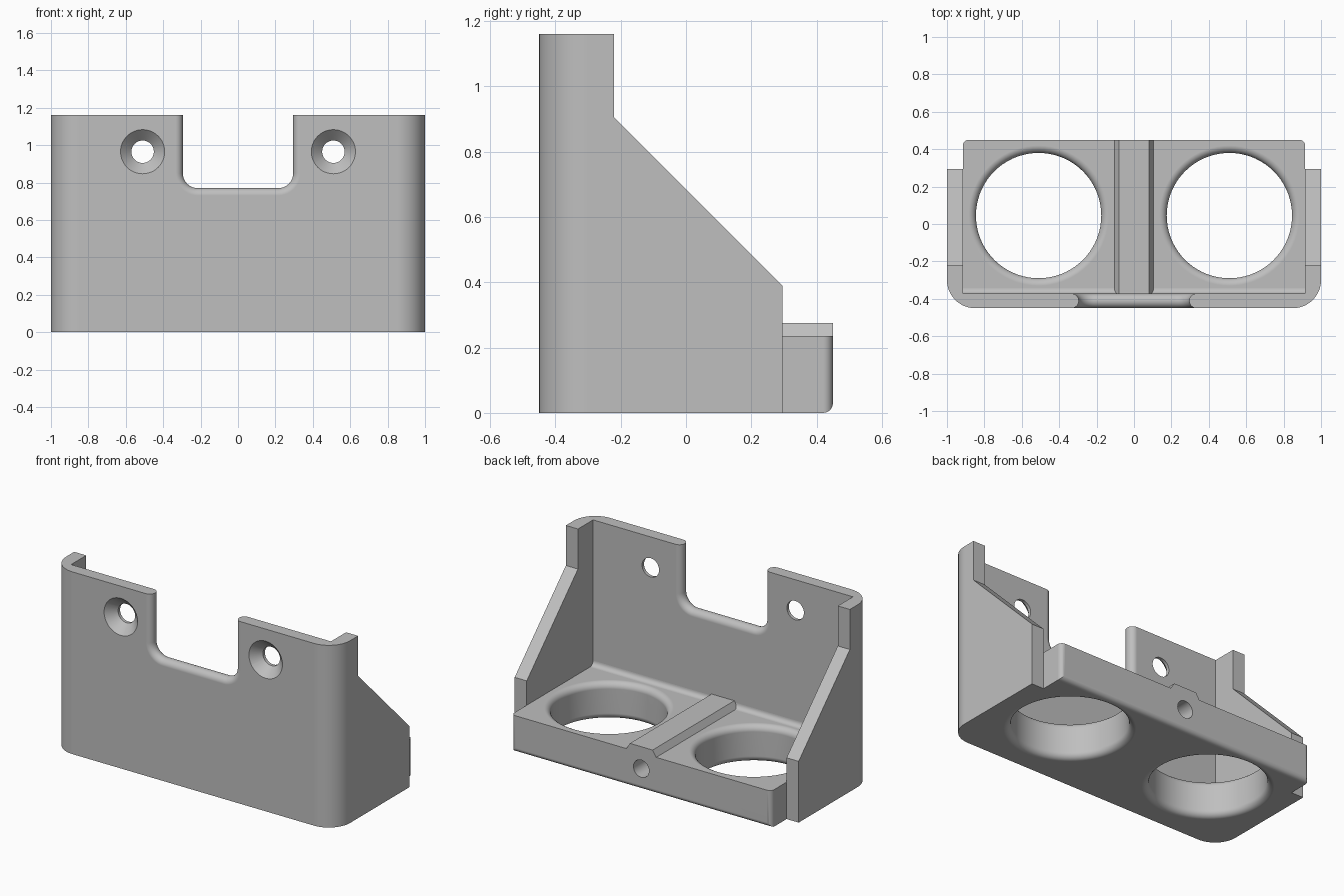
import bpy, bmesh
from math import sin, cos, pi, sqrt, radians

if "Cube" in bpy.data.objects:
    bpy.data.objects.remove(bpy.data.objects["Cube"])

GREY = (0.52, 0.52, 0.52, 1)
mat = bpy.data.materials.new("plain grey")
mat.use_nodes = True
mat.diffuse_color = GREY
mat.node_tree.nodes["Principled BSDF"].inputs["Base Color"].default_value = GREY

FRONT, INNER, SIDE, WALL_BACK, BACK = -0.45, -0.372, 0.915, 0.295, 0.45
FLOOR, TOP = 0.235, 1.16


def place(u, v, w, axis):
    return {"x": (w, u, v), "y": (u, w, v), "z": (u, v, w)}[axis]


def arc(cx, cy, r, a, b, n=12):
    angles = [radians(a + (b - a) * i / n) for i in range(n + 1)]
    return [(cx + r * cos(t), cy + r * sin(t)) for t in angles]


def loft(name, sections, axis):
    """Closed solid through 2D outlines placed at distances along an axis."""
    bm = bmesh.new()
    rings = [[bm.verts.new(place(u, v, w, axis)) for u, v in pts] for w, pts in sections]
    n = len(rings[0])
    for lo, hi in zip(rings, rings[1:]):
        for i in range(n):
            j = (i + 1) % n
            bm.faces.new((lo[i], lo[j], hi[j], hi[i]))
    bm.faces.new(rings[0])
    bm.faces.new(rings[-1])
    bmesh.ops.recalc_face_normals(bm, faces=bm.faces)
    mesh = bpy.data.meshes.new(name)
    bm.to_mesh(mesh)
    bm.free()
    mesh.materials.append(mat)
    ob = bpy.data.objects.new(name, mesh)
    bpy.context.collection.objects.link(ob)
    return ob


def prism(name, pts, axis, a, b):
    return loft(name, [(a, pts), (b, pts)], axis)


def bore(name, cx, cy, steps, axis, n=64):
    """Round cutter from (distance, radius) steps."""
    return loft(name, [(w, arc(cx, cy, r, 0, 360, n)[:-1]) for w, r in steps], axis)


def activate(ob):
    bpy.ops.object.select_all(action="DESELECT")
    ob.select_set(True)
    bpy.context.view_layer.objects.active = ob


def cut(ob, cutter):
    activate(ob)
    mod = ob.modifiers.new("cut", "BOOLEAN")
    mod.operation, mod.solver, mod.object = "DIFFERENCE", "EXACT", cutter
    bpy.ops.object.modifier_apply(modifier=mod.name)
    bpy.data.objects.remove(cutter)


def finish(ob):
    activate(ob)
    bpy.ops.object.shade_smooth_by_angle(angle=radians(30))
    mod = ob.modifiers.new("normals", "WEIGHTED_NORMAL")
    mod.keep_sharp = True


# Front wall and side walls in one U-shaped shell
plan = [(-1, WALL_BACK)] + arc(-0.85, -0.3, 0.15, 180, 270) + arc(0.85, -0.3, 0.15, 270, 360)
plan += [(1, WALL_BACK), (SIDE, WALL_BACK), (SIDE, INNER), (-SIDE, INNER), (-SIDE, WALL_BACK)]
shell = prism("wall_shell", plan, "z", 0, TOP)

# Sloped side walls
slope = [(-0.22, 1.4), (-0.22, 0.905), (WALL_BACK, 0.39), (0.6, 0.085), (0.6, 1.4)]
cut(shell, prism("slope_cutter", slope, "x", -1.2, 1.2))

# Notch with a fully rounded rim
half = (INNER - FRONT) / 2
middle = (INNER + FRONT) / 2


def notch_outline(grow):
    right = arc(0.215, 0.85, 0.08 + grow, 0, -90, 10)
    right = [(0.295 + grow, 1.4)] + right
    return right + [(-x, z) for x, z in reversed(right)]


sections = [(FRONT - 0.1, notch_outline(half))]
for i in range(13):
    t = -half * cos(pi * i / 12)
    sections.append((middle + t, notch_outline(half - sqrt(max(half * half - t * t, 0)))))
sections.append((INNER + 0.1, notch_outline(half)))
cut(shell, loft("notch_cutter", sections, "y"))

# Countersunk screw holes
for s in (-1, 1):
    steps = [(FRONT - 0.02, 0.138), (FRONT + 0.058, 0.06), (INNER + 0.1, 0.06)]
    cut(shell, bore("screw_cutter", s * 0.51, 0.965, steps, "y", 48))
finish(shell)

# Floor block with the raised centre ridge
half_profile = [(SIDE, 0), (SIDE, FLOOR), (0.105, FLOOR), (0.08, 0.275)]
profile = half_profile + [(-x, z) for x, z in reversed(half_profile)]
floor = prism("floor_block", profile, "y", INNER, BACK)

# Rounded back corners
bm = bmesh.new()
bm.from_mesh(floor.data)
corners = [e for e in bm.edges
           if all(v.co.y > BACK - 0.01 and abs(v.co.x) > SIDE - 0.01 for v in e.verts)]
bmesh.ops.bevel(bm, geom=corners, offset=0.03, segments=6, profile=0.5, affect="EDGES")
bm.to_mesh(floor.data)
bm.free()

# Large through holes with rounded rims
R, F = 0.335, 0.04
rim = [(F - F * cos(pi * i / 16), R + F - F * sin(pi * i / 16)) for i in range(9)]
steps = [(-0.1, R + F)] + rim + [(FLOOR - z, r) for z, r in reversed(rim)] + [(0.4, R + F)]
for s in (-1, 1):
    cut(floor, bore("hole_cutter", s * 0.51, 0.045, steps, "z", 72))

# Blind hole in the back edge
cut(floor, bore("back_hole_cutter", 0, 0.135, [(0.1, 0.055), (0.6, 0.055)], "y", 32))
finish(floor)

# Soft fillets where the floor meets the front wall, either side of the ridge
fillet = [(INNER, FLOOR)] + arc(INNER + 0.03, FLOOR + 0.03, 0.03, 180, 270, 8)
for s, label in ((-1, "right"), (1, "left")):
    finish(prism(label + "_floor_fillet", fillet, "x", s * 0.09, s * SIDE))
